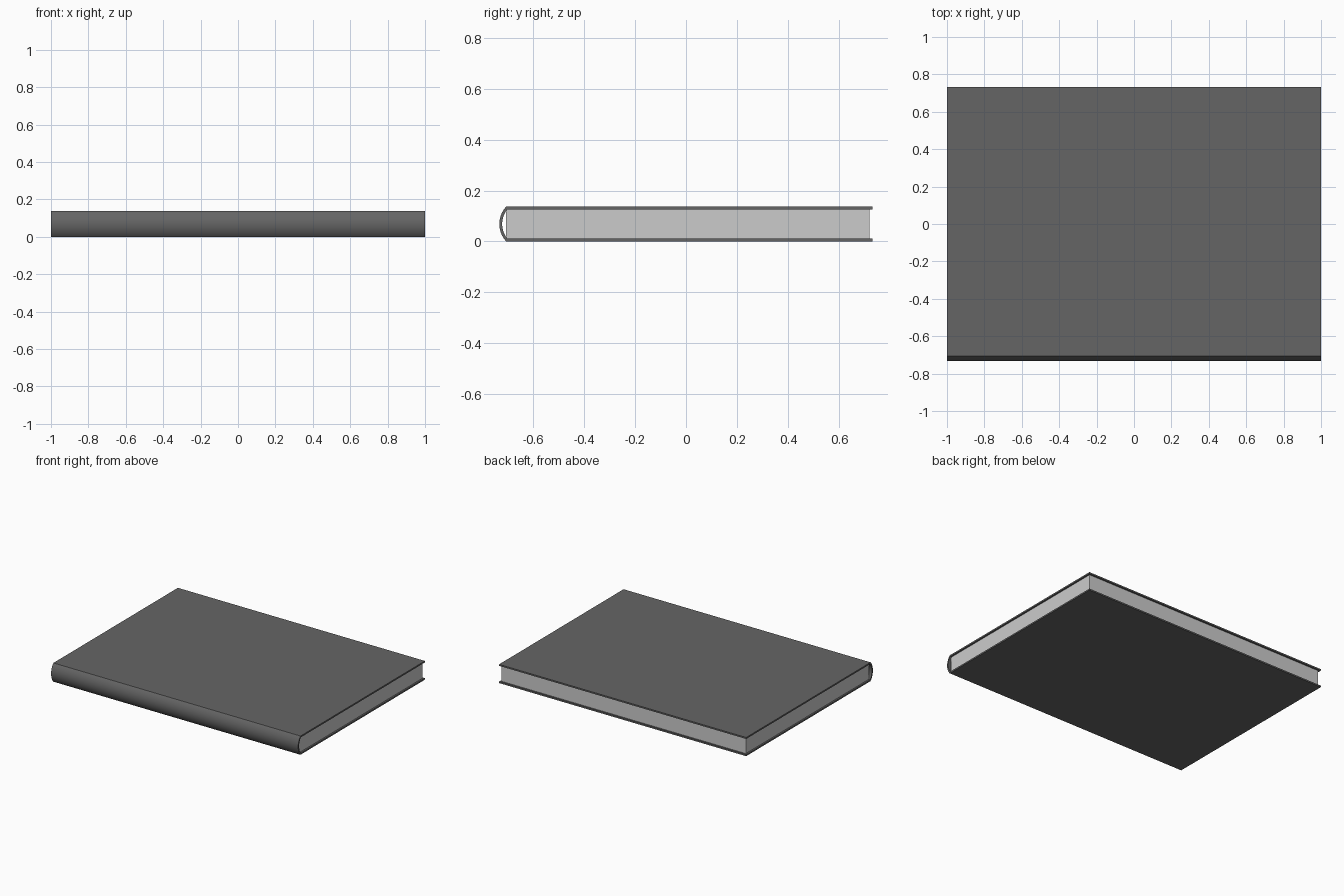
import bpy, bmesh, math

if "Cube" in bpy.data.objects:
    bpy.data.objects.remove(bpy.data.objects["Cube"])

H, T = 0.137, 0.011          # book height, cover thickness
Y_HINGE, Y_EDGE = -0.706, 0.733
BULGE = 0.027                # how far the spine bows outward


def extrude_profile(name, pts, half_x, colour):
    """Extrude a closed (y, z) profile along x."""
    bm = bmesh.new()
    a = [bm.verts.new((-half_x, y, z)) for y, z in pts]
    b = [bm.verts.new((half_x, y, z)) for y, z in pts]
    bm.faces.new(a)
    bm.faces.new(b[::-1])
    n = len(pts)
    for i in range(n):
        j = (i + 1) % n
        bm.faces.new((a[i], b[i], b[j], a[j]))
    bmesh.ops.recalc_face_normals(bm, faces=bm.faces)
    me = bpy.data.meshes.new(name)
    bm.to_mesh(me)
    bm.free()
    ob = bpy.data.objects.new(name, me)
    bpy.context.collection.objects.link(ob)
    mat = bpy.data.materials.new(name + "_grey")
    mat.diffuse_color = (*colour, 1)
    mat.use_nodes = True
    mat.node_tree.nodes["Principled BSDF"].inputs["Base Color"].default_value = mat.diffuse_color
    me.materials.append(mat)
    bpy.context.view_layer.objects.active = ob
    ob.select_set(True)
    bpy.ops.object.shade_smooth_by_angle(angle=math.radians(30))
    ob.select_set(False)
    return ob


def spine_arc(inset, steps=16):
    """Bowed spine curve from bottom to top, inset by the cover thickness."""
    half = H / 2
    r = (half ** 2 + BULGE ** 2) / (2 * BULGE)
    cy = Y_HINGE - BULGE + r
    rr = r - inset
    lim = math.asin((half - inset) / rr)
    return [(cy - rr * math.cos(t), half + rr * math.sin(t))
            for t in (-lim + 2 * lim * i / steps for i in range(steps + 1))]


# Wraparound cover: two boards joined by the bowed spine
outer = [(Y_EDGE, 0)] + spine_arc(0) + [(Y_EDGE, H)]
inner = [(Y_EDGE, T)] + spine_arc(T) + [(Y_EDGE, H - T)]
extrude_profile("cover", outer + inner[::-1], 1.0, (0.13, 0.13, 0.13))

# Page block, slightly recessed inside the boards
extrude_profile("pages", [(-0.706, T), (0.72, T), (0.72, H - T), (-0.706, H - T)],
                0.988, (0.6, 0.6, 0.6))
